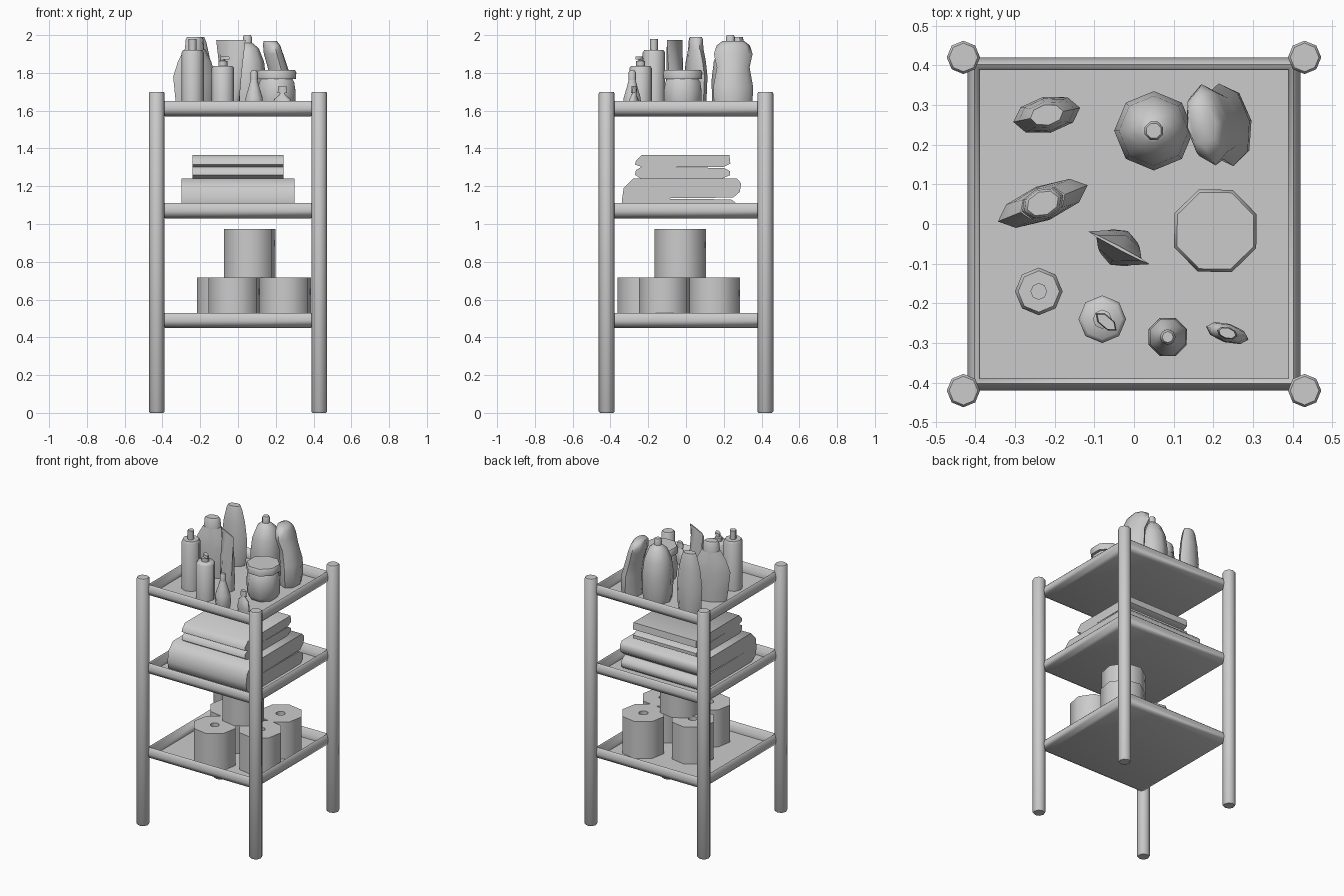
import bpy, bmesh, math


def finish(name, bm, angle=55):
    bmesh.ops.recalc_face_normals(bm, faces=bm.faces)
    me = bpy.data.meshes.new(name)
    bm.to_mesh(me)
    bm.free()
    ob = bpy.data.objects.new(name, me)
    bpy.context.collection.objects.link(ob)
    bpy.ops.object.select_all(action='DESELECT')
    bpy.context.view_layer.objects.active = ob
    ob.select_set(True)
    bpy.ops.object.shade_smooth_by_angle(angle=math.radians(angle))
    return ob


def bridge(bm, a, b):
    n = len(a)
    for i in range(n):
        bm.faces.new((a[i], a[(i + 1) % n], b[(i + 1) % n], b[i]))


def stack(name, cx, cy, rings, rot=0, n=8, closed=False):
    """Loft rings (z, rx, ry, dx) about a turned vertical axis."""
    bm = bmesh.new()
    c, s = math.cos(math.radians(rot)), math.sin(math.radians(rot))
    loops = []
    for ring in rings:
        z, rx = ring[0], ring[1]
        ry = ring[2] if len(ring) > 2 else rx
        dx = ring[3] if len(ring) > 3 else 0
        loop = []
        for i in range(n):
            t = 2 * math.pi * i / n
            x, y = rx * math.cos(t), ry * math.sin(t)
            loop.append(bm.verts.new((cx + dx + x * c - y * s, cy + x * s + y * c, z)))
        loops.append(loop)
    for a, b in zip(loops, loops[1:]):
        bridge(bm, a, b)
    if closed:
        bridge(bm, loops[-1], loops[0])
    else:
        bm.faces.new(loops[0])
        bm.faces.new(loops[-1])
    return finish(name, bm)


# corner posts
for sx in (-1, 1):
    for sy in (-1, 1):
        stack("post", sx * 0.43, sy * 0.42,
              [(0, 0.036), (0.008, 0.042), (1.692, 0.042), (1.70, 0.036)])


# tray shelves: flat floor with a rounded raised rim
def tray(name, z0):
    bm = bmesh.new()
    prof = [(0.385, 0), (0.41, 0.012), (0.42, 0.04), (0.412, 0.07),
            (0.402, 0.08), (0.39, 0.07), (0.388, 0.012)]
    loops = [[bm.verts.new((i * h, j * h, z0 + z))
              for i, j in ((-1, -1), (1, -1), (1, 1), (-1, 1))] for h, z in prof]
    for a, b in zip(loops, loops[1:]):
        bridge(bm, a, b)
    bm.faces.new(loops[0])
    bm.faces.new(loops[-1])
    return finish(name, bm)


for name, z in (("lower_shelf", 0.45), ("middle_shelf", 1.03), ("upper_shelf", 1.57)):
    tray(name, z)

# paper rolls
for x, y, z in ((-0.08, 0.04, 0.46), (-0.02, -0.225, 0.46), (0.25, -0.113, 0.46),
                (0.22, 0.15, 0.46), (0.062, -0.03, 0.717)):
    stack("paper_roll", x, y, [(z, 0.03), (z, 0.14), (z + 0.257, 0.14), (z + 0.257, 0.03)],
          rot=12, closed=True)


# folded towels: side profile extruded along x
def towel(name, half, prof):
    bm = bmesh.new()
    ends = [[bm.verts.new((x, y, z)) for y, z in prof] for x in (-half, half)]
    bridge(bm, *ends)
    for e in ends:
        bm.faces.new(e)
    return finish(name, bm)


towel("lower_towel", 0.30, [
    (-0.28, 1.042), (-0.33, 1.07), (-0.34, 1.12), (-0.33, 1.19), (-0.28, 1.24),
    (0.27, 1.24), (0.292, 1.215), (0.285, 1.17), (0.25, 1.14), (-0.2, 1.135),
    (0.24, 1.13), (0.28, 1.10), (0.28, 1.065), (0.25, 1.042)])
towel("upper_towel", 0.24, [
    (-0.24, 1.24), (-0.27, 1.26), (-0.265, 1.285), (-0.235, 1.303), (-0.27, 1.315),
    (-0.265, 1.335), (-0.235, 1.365), (0.23, 1.365), (0.235, 1.32), (0.20, 1.302),
    (-0.12, 1.30), (0.20, 1.297), (0.232, 1.28), (0.232, 1.258), (0.19, 1.24)])

B = 1.582
# flat tall bottle, back left
stack("tall_flat_bottle", -0.22, 0.275, [
    (B, 0.07, 0.038), (1.62, 0.08, 0.043), (1.76, 0.086, 0.046), (1.88, 0.072, 0.042),
    (1.96, 0.054, 0.034), (1.99, 0.042, 0.026)], rot=12)
# wide flat bottle with cap
stack("wide_flat_bottle", -0.23, 0.052, [
    (B, 0.098, 0.038), (1.65, 0.108, 0.042), (1.78, 0.122, 0.045), (1.86, 0.095, 0.043),
    (1.925, 0.06, 0.038)], rot=22)
stack("wide_bottle_cap", -0.23, 0.052, [
    (1.92, 0.056, 0.04), (1.98, 0.05, 0.036), (1.99, 0.042, 0.03)], rot=22)
# round domed bottle with stopper
stack("domed_bottle", 0.05, 0.235, [
    (B, 0.088), (1.62, 0.096), (1.76, 0.1), (1.86, 0.088), (1.93, 0.06), (1.955, 0.03),
    (1.96, 0.022)])
stack("domed_bottle_stopper", 0.05, 0.235, [(1.955, 0.025), (1.99, 0.025), (2.0, 0.02)], rot=22)
# leaning bottle with a waist
stack("leaning_bottle", 0.21, 0.25, [
    (B, 0.09, 0.06, 0.02), (1.63, 0.104, 0.062, 0.025), (1.73, 0.106, 0.06, 0.022),
    (1.83, 0.088, 0.054, 0), (1.90, 0.104, 0.052, -0.022), (1.945, 0.09, 0.046, -0.032),
    (1.97, 0.056, 0.036, -0.04)], rot=100)
# jar with lid
stack("jar", 0.205, -0.017, [
    (B, 0.085), (1.61, 0.105), (1.70, 0.108), (1.75, 0.1), (1.768, 0.09)], rot=22)
stack("jar_lid", 0.205, -0.017, [(1.768, 0.109), (1.80, 0.112), (1.815, 0.104)], rot=22)
# squeeze tube, round base to flat crimp
stack("squeeze_tube", -0.038, -0.06, [
    (B, 0.045, 0.045), (1.64, 0.05, 0.048), (1.80, 0.065, 0.036), (1.975, 0.088, 0.004)],
    rot=-28)
# slim bottle with cap
stack("slim_bottle", -0.24, -0.17, [(B, 0.06), (1.905, 0.06), (1.92, 0.052), (1.92, 0.02)])
stack("slim_bottle_cap", -0.24, -0.17, [(1.92, 0.021), (1.98, 0.021)])
# pump bottle
stack("pump_bottle", -0.08, -0.24, [(B, 0.06), (1.825, 0.06), (1.837, 0.05)])
stack("pump_neck", -0.08, -0.24, [(1.837, 0.024), (1.862, 0.024), (1.866, 0.012), (1.873, 0.012)])
stack("pump_spout", -0.07, -0.247, [(1.87, 0.034, 0.016), (1.888, 0.03, 0.014)], rot=-40, n=6)
# teardrop bottle
stack("teardrop_bottle", 0.085, -0.285, [
    (B, 0.044), (1.62, 0.052), (1.67, 0.048), (1.72, 0.032), (1.765, 0.019)], rot=22)
stack("teardrop_cap", 0.085, -0.285, [(1.762, 0.02), (1.80, 0.02), (1.812, 0.014)])
# small flat bottle
stack("small_flat_bottle", 0.235, -0.275, [
    (B, 0.052, 0.022), (1.62, 0.056, 0.024), (1.66, 0.046, 0.022), (1.685, 0.016, 0.013),
    (1.695, 0.014, 0.012)], rot=-17)
stack("small_bottle_cap", 0.235, -0.275, [(1.693, 0.027, 0.015), (1.73, 0.022, 0.013)], rot=-17)
